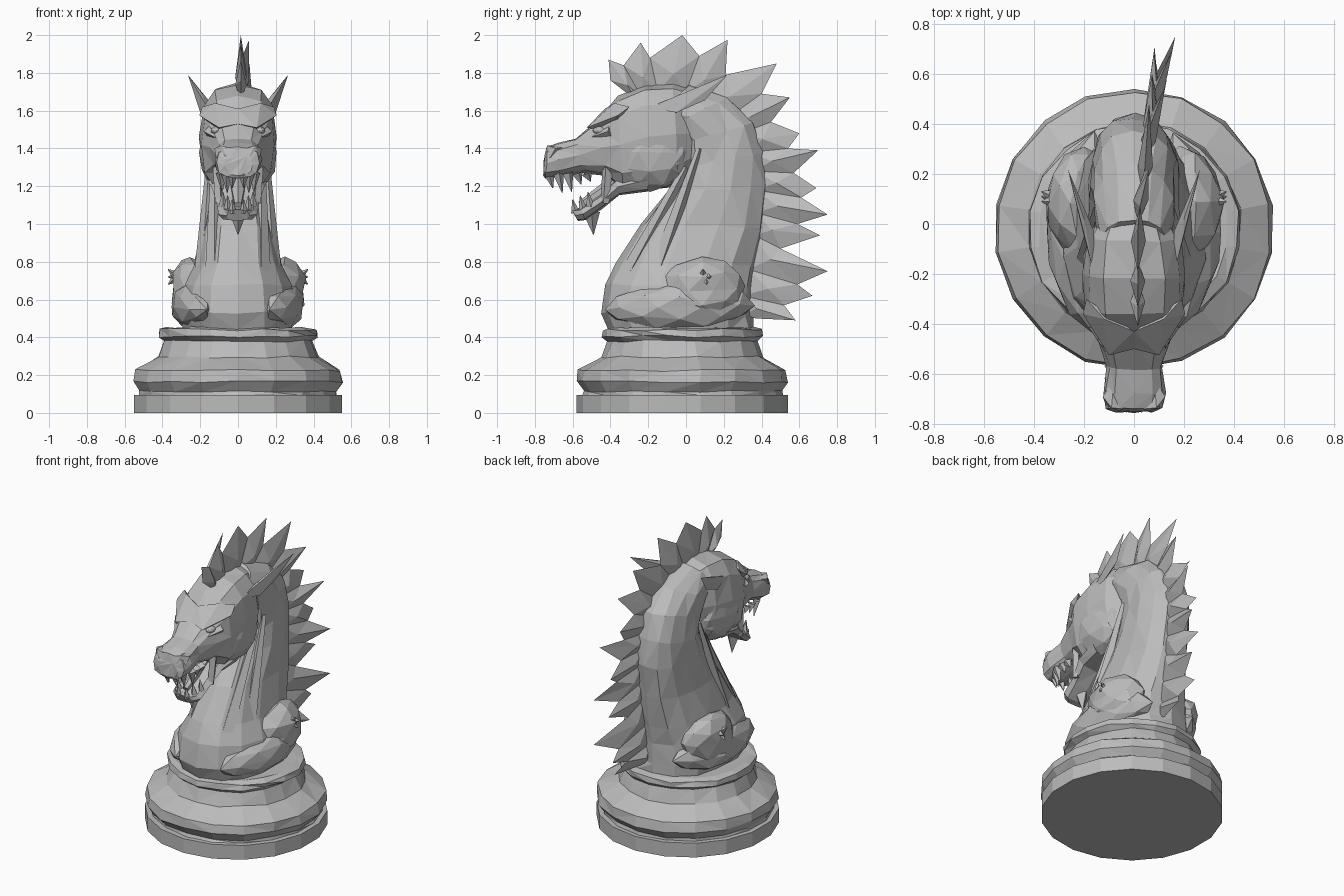
import bpy, bmesh, math, random
from mathutils import Vector

if "Cube" in bpy.data.objects:
    bpy.data.objects.remove(bpy.data.objects["Cube"])

random.seed(4)
GREY = bpy.data.materials.new("stone grey")
GREY.diffuse_color = (0.5, 0.5, 0.5, 1)
GREY.use_nodes = True
GREY.node_tree.nodes["Principled BSDF"].inputs["Base Color"].default_value = GREY.diffuse_color


def finish(name, bm, jitter=0.0):
    """Turn a bmesh into a flat-shaded grey object."""
    for v in bm.verts:
        v.co += Vector([random.uniform(-jitter, jitter) for _ in range(3)])
    if jitter:
        bmesh.ops.triangulate(bm, faces=bm.faces[:])
    bmesh.ops.recalc_face_normals(bm, faces=bm.faces[:])
    me = bpy.data.meshes.new(name)
    bm.to_mesh(me)
    bm.free()
    me.materials.append(GREY)
    ob = bpy.data.objects.new(name, me)
    bpy.context.collection.objects.link(ob)
    return ob


def loft(name, rings, sides=12, power=1.0, jitter=0.0):
    """Skin oval rings given as (y0, z0, y1, z1, half width)."""
    bm = bmesh.new()
    loops = []
    for y0, z0, y1, z1, w in rings:
        a, b = Vector((0, y0, z0)), Vector((0, y1, z1))
        loop = []
        for i in range(sides):
            t = 2 * math.pi * i / sides
            c, s = [math.copysign(abs(f) ** power, f) for f in (math.cos(t), math.sin(t))]
            loop.append(bm.verts.new((a + b) / 2 + (a - b) / 2 * c + Vector((w * s, 0, 0))))
        loops.append(loop)
    for p, q in zip(loops, loops[1:]):
        for i in range(sides):
            j = (i + 1) % sides
            bm.faces.new((p[i], p[j], q[j], q[i]))
    bm.faces.new(loops[0])
    bm.faces.new(loops[-1])
    return finish(name, bm, jitter)


def spike(name, p, q, r0, r1=0.002, sides=4):
    """Tapered rod from p to q."""
    p, q = Vector(p), Vector(q)
    bm = bmesh.new()
    bmesh.ops.create_cone(bm, cap_ends=True, segments=sides, radius1=r0, radius2=r1, depth=(q - p).length)
    rot = (q - p).to_track_quat('Z', 'Y')
    for v in bm.verts:
        v.co = rot @ v.co + (p + q) / 2
    return finish(name, bm)


def blob(name, centre, radii, jitter=0.012, tilt=0.0, bend=0.0):
    """Faceted ellipsoid; tilt raises the back end, bend curls both ends inwards."""
    bm = bmesh.new()
    bmesh.ops.create_icosphere(bm, subdivisions=2, radius=1)
    side = math.copysign(1, centre[0])
    for v in bm.verts:
        x, y, z = [a * b for a, b in zip(v.co, radii)]
        v.co = Vector((x - side * bend * v.co.y ** 2, y, z + tilt * y)) + Vector(centre)
    return finish(name, bm, jitter)


def hull(name, pts):
    bm = bmesh.new()
    for p in pts:
        bm.verts.new(p)
    bmesh.ops.convex_hull(bm, input=bm.verts[:])
    return finish(name, bm)


# Turned base: foot disc and moulded plinth
def turned(name, profile, jitter):
    loft(name, [(-r - 0.02, z, r - 0.02, z, r) for r, z in profile], 18, 1.0, jitter)


turned("foot_disc", [(0.56, 0), (0.56, 0.096)], 0)
turned("plinth", [(0.53, 0.09), (0.525, 0.115), (0.56, 0.165), (0.55, 0.225), (0.43, 0.295),
                  (0.395, 0.38), (0.425, 0.405), (0.42, 0.44), (0.38, 0.452)], 0.006)

# Chest and neck, front and back edges of each ring
loft("neck", [(-.41, .43, .36, .43, .29), (-.45, .53, .35, .52, .31), (-.42, .68, .36, .66, .29),
              (-.37, .80, .38, .78, .23), (-.24, 1.0, .415, .98, .195), (-.10, 1.18, .44, 1.2, .178),
              (-.02, 1.3, .43, 1.38, .172), (-.03, 1.42, .37, 1.54, .168),
              (-.10, 1.5, .23, 1.67, .16), (-.2, 1.5, .02, 1.745, .13)], 14, 0.88, 0.009)

# Skull and upper muzzle, top and bottom edges of each ring
loft("head", [(.08, 1.7, .02, 1.26, .12), (-.07, 1.745, -.04, 1.2, .185), (-.22, 1.74, -.19, 1.18, .205),
              (-.36, 1.675, -.33, 1.165, .195), (-.46, 1.56, -.42, 1.25, .15),
              (-.58, 1.455, -.55, 1.275, .112), (-.68, 1.43, -.67, 1.25, .125),
              (-.735, 1.41, -.745, 1.24, .11), (-.75, 1.36, -.753, 1.26, .075)], 12, 0.75, 0.005)

# Open lower jaw with beard tuft
loft("lower_jaw", [(-.2, 1.3, -.2, 1.17, .165), (-.37, 1.24, -.35, 1.15, .14), (-.46, 1.15, -.45, 1.08, .11),
                   (-.56, 1.085, -.53, 1.02, .10), (-.605, 1.075, -.57, 1.015, .06)], 8, 0.75, 0.004)
spike("beard", (0, -.50, 1.06), (0, -.49, .945), 0.045)
spike("tongue", (0, -.36, 1.22), (0, -.56, 1.10), 0.05, 0.02, 6)

# Neck-to-tail mane: pleated blades between valleys, leaning to one side at the back
TIPS = [(-.41, 1.87), (-.24, 1.96), (-.02, 2.0), (.22, 1.975), (.48, 1.85), (.55, 1.67), (.60, 1.48),
        (.70, 1.39), (.69, 1.19), (.75, 1.05), (.71, .94), (.75, .75), (.67, .62), (.58, .49)]
VALLEYS = [(-.40, 1.76), (-.33, 1.84), (-.19, 1.88), (.07, 1.89), (.21, 1.79), (.40, 1.69), (.45, 1.54),
           (.54, 1.40), (.57, 1.27), (.61, 1.14), (.59, 1.0), (.50, .87), (.59, .68), (.52, .57), (.37, .5)]
ROOTS = [(-.27, 1.66), (-.24, 1.68), (-.15, 1.7), (0, 1.7), (.1, 1.66), (.22, 1.56), (.29, 1.48),
         (.34, 1.38), (.36, 1.28), (.37, 1.18), (.37, 1.06), (.36, .94), (.33, .76), (.3, .62), (.3, .52)]


def lean(p, side=0.0):
    return Vector((0.015 + 0.13 * max(0, p[0]) + side, p[0], p[1]))


bm = bmesh.new()
for i, tip in enumerate(TIPS):
    wobble = (0.07 if i % 2 else -0.035) * max(0, tip[0])
    r0, r1 = [lean(ROOTS[k]) for k in (i, i + 1)]
    v0, v1 = [lean(VALLEYS[k]) for k in (i, i + 1)]
    mid = (r0 + r1 + v0 + v1) / 4
    a, b, c, d, t = [bm.verts.new(p) for p in (r0, v0, v1, r1, lean(tip, wobble))]
    for s in (-1, 1):
        m = bm.verts.new(mid + Vector((0.03 * s, 0, 0)))
        for e, f in ((a, b), (b, t), (t, c), (c, d), (d, a)):
            bm.faces.new((e, f, m))
bmesh.ops.remove_doubles(bm, verts=bm.verts[:], dist=0.0005)
finish("mane", bm)

# Mirrored parts
for s, side in ((-1, "left"), (1, "right")):
    def P(x, y, z):
        return (s * x, y, z)

    # Swept-back ear
    hull(side + "_ear", [P(.16, -.2, 1.615), P(.2, -.05, 1.59), P(.16, -.03, 1.66), P(.22, .1, 1.655),
                         P(.2, .02, 1.705), P(.265, .22, 1.79)])
    # Brow, eye, cheek and nostril
    hull(side + "_brow", [P(0, -.50, 1.53), P(.10, -.525, 1.51), P(.205, -.36, 1.575), P(.19, -.30, 1.62),
                          P(0, -.43, 1.61), P(.12, -.38, 1.64), P(.17, -.36, 1.55), P(.10, -.46, 1.5)])
    blob(side + "_eye", P(.115, -.455, 1.495), (.03, .04, .022), 0)
    spike(side + "_lower_eyelid", P(.155, -.40, 1.49), P(.085, -.54, 1.445), .03, .01)
    blob(side + "_cheek", P(.095, -.19, 1.38), (.112, .215, .205), .006)
    hull(side + "_nostril", [P(.04, -.74, 1.40), P(.09, -.735, 1.415), P(.125, -.69, 1.40), P(.115, -.72, 1.35),
                             P(.06, -.75, 1.36), P(.08, -.62, 1.41)])
    # Mouth corner sinews
    spike(side + "_mouth_sinew", P(.105, -.415, 1.30), P(.10, -.43, 1.11), .03, .022)
    # Teeth
    for k in range(5):
        y = -.725 + .05 * k
        spike(side + "_upper_tooth", P(.03 + .03 * min(k, 2), y, 1.27),
              P(.03 + .027 * min(k, 2), y + .02, (1.19, 1.165, 1.17, 1.21, 1.225)[k]), .03)
    for k in range(3):
        spike(side + "_lower_tooth", P(.03 + .025 * k, -.585 + .04 * k, 1.06 + .015 * k),
              P(.03 + .025 * k, -.60 + .04 * k, 1.13 + .02 * k), .024)
    # Neck sinews, mostly sunk into the neck
    spike(side + "_front_sinew", P(.125, -.31, .72), P(.125, 0, 1.3), .05, .02)
    spike(side + "_mid_sinew", P(.185, -.16, .72), P(.145, .07, 1.4), .05, .015)
    # Shoulder and folded limb wrapped around the base of the neck
    blob(side + "_shoulder", P(.25, .08, .655), (.115, .24, .165), .012, .05, .06)
    blob(side + "_forelimb", P(.245, -.03, .565), (.11, .40, .125), .01, .03, .08)
    # Small thorns on the shoulder
    for dy, dz in ((0, .03), (.04, -.01), (.02, -.05)):
        spike(side + "_thorn", P(.32, .09 + dy * .5, .72), P(.37, .09 + dy, .73 + dz), .03)
